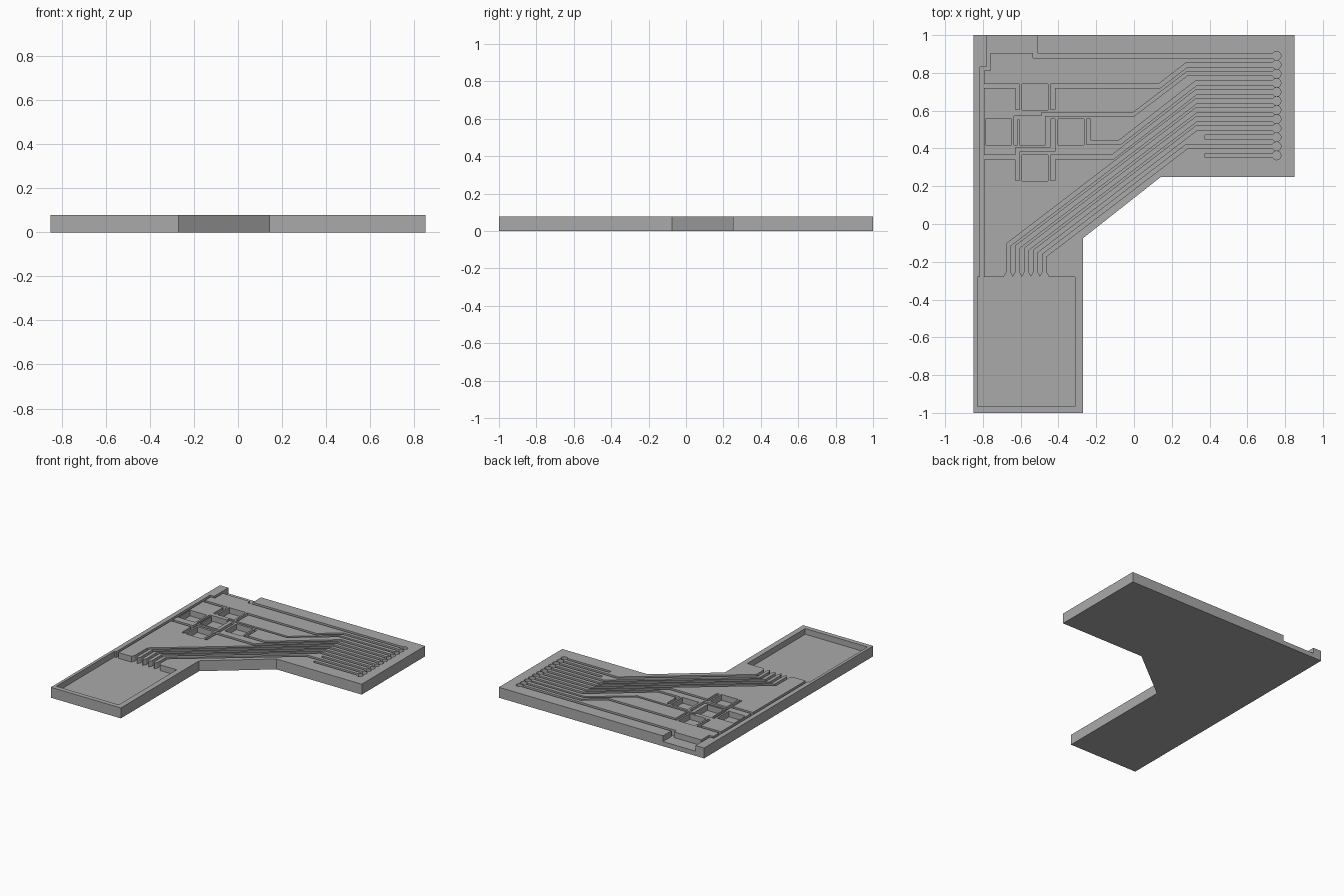
import bpy, bmesh, math
from mathutils import Vector

if "Cube" in bpy.data.objects:
    bpy.data.objects.remove(bpy.data.objects["Cube"])

TOP = 0.078      # plate thickness
FLOOR = 0.035    # floor of every recess
W = 0.022        # channel width

grey = bpy.data.materials.new("plain grey")
grey.diffuse_color = (0.4, 0.4, 0.4, 1)
grey.use_nodes = True
grey.node_tree.nodes["Principled BSDF"].inputs["Base Color"].default_value = grey.diffuse_color


def add_prism(bm, pts, z0, z1):
    """Extrude a 2D outline between two heights."""
    low = bm.faces.new([bm.verts.new((x, y, z0)) for x, y in pts])
    ext = bmesh.ops.extrude_face_region(bm, geom=[low])
    verts = [v for v in ext["geom"] if isinstance(v, bmesh.types.BMVert)]
    bmesh.ops.translate(bm, verts=verts, vec=(0, 0, z1 - z0))


def to_object(bm, name):
    bmesh.ops.recalc_face_normals(bm, faces=bm.faces)
    me = bpy.data.meshes.new(name)
    bm.to_mesh(me)
    bm.free()
    ob = bpy.data.objects.new(name, me)
    bpy.context.collection.objects.link(ob)
    me.materials.append(grey)
    return ob


cut = bmesh.new()


def recess(pts):
    add_prism(cut, pts, FLOOR, TOP + 0.05)


def rect(x0, y0, x1, y1):
    recess([(x0, y0), (x1, y0), (x1, y1), (x0, y1)])


def channel(path, w=W):
    """Constant-width groove with mitred corners."""
    p = [Vector(q) for q in path]
    left, right = [], []
    for i, q in enumerate(p):
        a = (q - p[i - 1]).normalized() if i else (p[1] - q).normalized()
        b = (p[i + 1] - q).normalized() if i < len(p) - 1 else a
        na, nb = Vector((-a.y, a.x)), Vector((-b.y, b.x))
        off = (na + nb) * (w / 2 / (1 + na.dot(nb)))
        left.append(q + off)
        right.append(q - off)
    recess([tuple(v) for v in left + right[::-1]])


# Column of round contact pads
PAD_X, PAD_R = 0.755, 0.0235
pad_y = [0.891 - 0.048 * i for i in range(12)]
for y in pad_y:
    recess([(PAD_X + PAD_R * math.cos(math.tau * k / 12),
             y + PAD_R * math.sin(math.tau * k / 12)) for k in range(12)])

# Large tray and rear edge notch
rect(-0.828, -0.965, -0.312, -0.28)
rect(-0.78, 0.905, -0.51, 1.05)

# Supply rail up the left side, and the top trace
channel([(-0.804, -0.3), (-0.804, 0.822), (-0.77, 0.822), (-0.77, 0.95)], 0.02)
channel([(-0.523, 0.95), (-0.523, pad_y[0]), (PAD_X, pad_y[0])], 0.024)

# Square component wells
for cx, cy in [(-0.523, 0.673), (-0.717, 0.487), (-0.538, 0.487),
               (-0.333, 0.487), (-0.523, 0.297)]:
    h = 0.069
    rect(cx - h, cy - h, cx + h, cy + h)

# Traces from the wells to the pads
channel([(-0.43, 0.605), (-0.43, 0.731), (0.135, 0.731),
         (0.28, pad_y[1]), (PAD_X, pad_y[1])])
channel([(-0.625, 0.418), (-0.625, 0.562), (-0.48, 0.562), (-0.48, 0.582),
         (0, 0.582), (0.28, pad_y[2]), (PAD_X, pad_y[2])], 0.018)
channel([(-0.24, 0.555), (-0.24, 0.432), (-0.075, 0.432),
         (0.33, pad_y[3]), (PAD_X, pad_y[3])])
channel([(-0.43, 0.23), (-0.43, 0.353), (-0.115, 0.353),
         (0.33, pad_y[4]), (PAD_X, pad_y[4])])

# Traces from the wells to the rail
channel([(-0.804, 0.731), (-0.616, 0.731), (-0.616, 0.605)])
channel([(-0.804, 0.353), (-0.616, 0.353), (-0.616, 0.23)])
channel([(-0.43, 0.555), (-0.43, 0.395), (-0.616, 0.395), (-0.616, 0.33)])

# Bundle of long diagonal traces with flared mouths into the tray
for k, i in enumerate([5, 6, 7, 8, 10]):
    x = -0.665 + 0.0477 * k
    bend = 0.28 if i == 10 else 0.33
    y = pad_y[i] - (bend - x) * 0.765
    channel([(x, -0.29), (x, y), (bend, pad_y[i]), (PAD_X, pad_y[i])])
    recess([(x - 0.023, -0.285), (x + 0.023, -0.285), (x + 0.023, -0.278),
            (x + 0.011, -0.257), (x - 0.011, -0.257), (x - 0.023, -0.278)])

# Two short dead-end traces
for i in (9, 11):
    channel([(0.375, pad_y[i]), (PAD_X, pad_y[i])])

cutter = to_object(cut, "recess_cutter")
cutter.hide_render = True

# Base plate
body = bmesh.new()
add_prism(body, [(-0.85, -1), (-0.27, -1), (-0.27, -0.075), (0.143, 0.25),
                 (0.85, 0.25), (0.85, 1), (-0.85, 1)], 0, TOP)
plate = to_object(body, "circuit_plate")
mod = plate.modifiers.new("recesses", "BOOLEAN")
mod.operation, mod.solver, mod.use_self = "DIFFERENCE", "EXACT", True
mod.object = cutter

# Keep the finished plate only
dg = bpy.context.evaluated_depsgraph_get()
plate_mesh = bpy.data.meshes.new_from_object(plate.evaluated_get(dg))
plate.modifiers.clear()
plate.data = plate_mesh
bpy.data.objects.remove(cutter)
